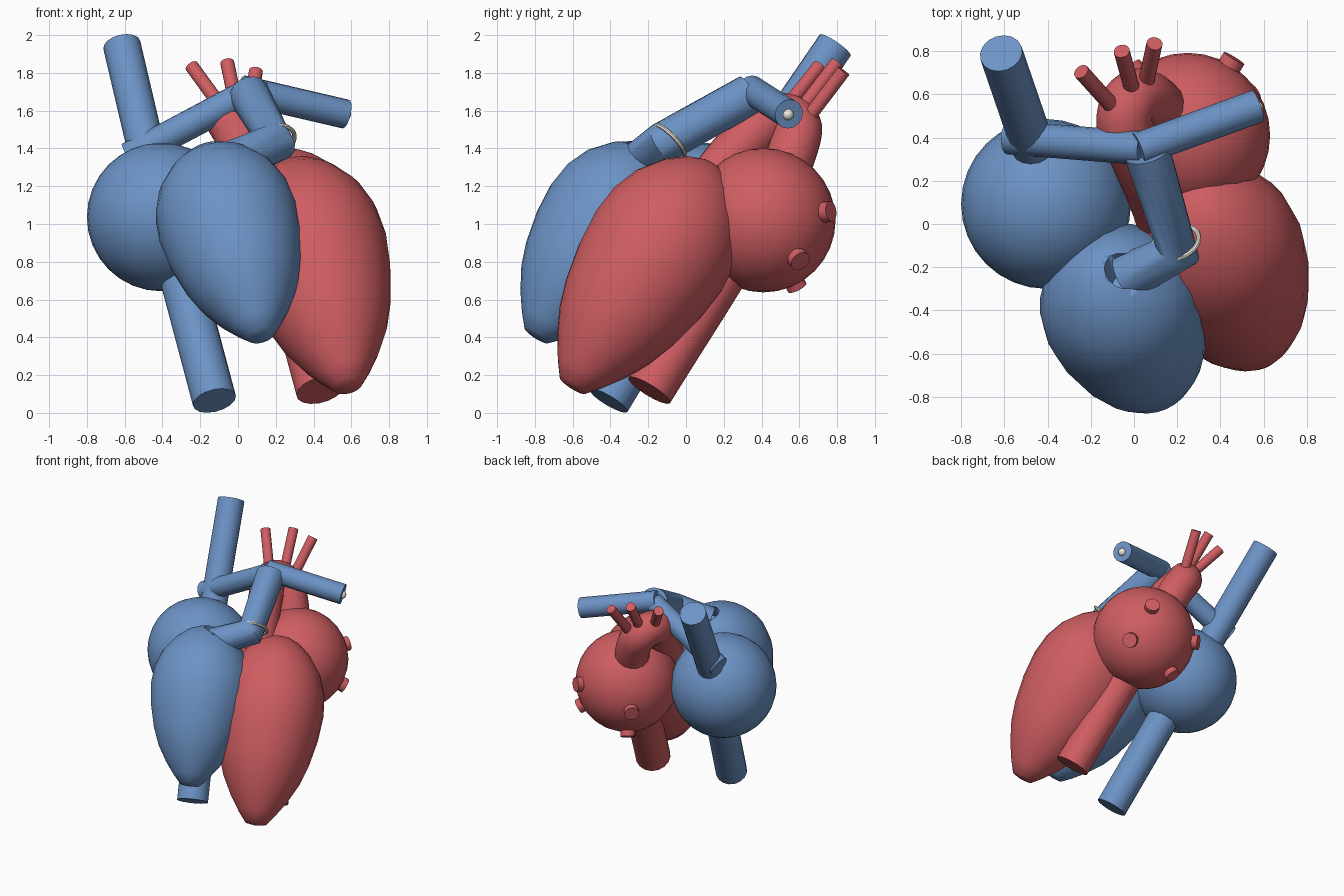
import bpy, bmesh
from mathutils import Vector

if "Cube" in bpy.data.objects:
    bpy.data.objects.remove(bpy.data.objects["Cube"])


def material(name, color):
    m = bpy.data.materials.new(name)
    m.diffuse_color = color
    m.use_nodes = True
    m.node_tree.nodes["Principled BSDF"].inputs["Base Color"].default_value = m.diffuse_color
    return m


RED = material("oxygenated_red", (0.62, 0.11, 0.12, 1))
BLUE = material("deoxygenated_blue", (0.15, 0.29, 0.56, 1))
CREAM = material("cream", (0.85, 0.81, 0.72, 1))


def finish(ob, name, mat, angle=0.7):
    ob.name = name
    ob.data.materials.clear()
    ob.data.materials.append(mat)
    bpy.ops.object.select_all(action='DESELECT')
    ob.select_set(True)
    bpy.context.view_layer.objects.active = ob
    bpy.ops.object.shade_smooth_by_angle(angle=angle)
    return ob


def tube(name, pts, r, mat, smooth=False):
    """Capped round tube along a path."""
    cu = bpy.data.curves.new(name, 'CURVE')
    cu.dimensions = '3D'
    cu.bevel_depth = r
    cu.bevel_resolution = 6
    cu.use_fill_caps = True
    if smooth:
        sp = cu.splines.new('BEZIER')
        sp.bezier_points.add(len(pts) - 1)
        sp.resolution_u = 6
        for bp, p in zip(sp.bezier_points, pts):
            bp.co = p
            bp.handle_left_type = bp.handle_right_type = 'AUTO'
    else:
        sp = cu.splines.new('POLY')
        sp.points.add(len(pts) - 1)
        for q, p in zip(sp.points, pts):
            q.co = (*p, 1)
    ob = bpy.data.objects.new(name, cu)
    bpy.context.collection.objects.link(ob)
    bpy.ops.object.select_all(action='DESELECT')
    ob.select_set(True)
    bpy.context.view_layer.objects.active = ob
    bpy.ops.object.convert(target='MESH')
    ob = bpy.context.object
    bm = bmesh.new()
    bm.from_mesh(ob.data)
    bmesh.ops.remove_doubles(bm, verts=bm.verts, dist=1e-5)
    bmesh.ops.recalc_face_normals(bm, faces=bm.faces)
    bm.to_mesh(ob.data)
    bm.free()
    return finish(ob, name, mat)


def ball(name, c, r, mat, seg=32):
    bpy.ops.mesh.primitive_uv_sphere_add(segments=seg, ring_count=seg // 2, radius=r, location=c)
    return finish(bpy.context.object, name, mat)


# Egg profile from apex to base: (fraction of length, fraction of max radius)
EGG = [(0.012, 0.2), (0.065, 0.35), (0.14, 0.53), (0.24, 0.72), (0.34, 0.845), (0.48, 0.955),
       (0.61, 1.0), (0.72, 0.965), (0.82, 0.84), (0.91, 0.61), (0.965, 0.38), (0.992, 0.17)]


def egg(name, apex, base, r, mat, seg=28):
    apex, base = Vector(apex), Vector(base)
    axis = base - apex
    rot = axis.to_track_quat('Z', 'Y')
    bm = bmesh.new()
    rings = []
    for t, f in EGG:
        circle = bmesh.ops.create_circle(bm, segments=seg, radius=r * f)['verts']
        for v in circle:
            v.co = apex + axis * t + rot @ v.co
        rings.append(circle)
    for a, b in zip(rings, rings[1:]):
        for i in range(seg):
            j = (i + 1) % seg
            bm.faces.new((a[i], a[j], b[j], b[i]))
    for ring, tip in ((rings[0], apex), (rings[-1], base)):
        c = bm.verts.new(tip)
        for i in range(seg):
            bm.faces.new((ring[i], ring[(i + 1) % seg], c))
    bmesh.ops.recalc_face_normals(bm, faces=bm.faces)
    me = bpy.data.meshes.new(name)
    bm.to_mesh(me)
    bm.free()
    ob = bpy.data.objects.new(name, me)
    bpy.context.collection.objects.link(ob)
    return finish(ob, name, mat, 1.0)


# Chambers
ball("right_atrium", (-0.407, 0.093, 1.037), 0.393, BLUE)
LA = Vector((0.248, 0.41, 1.02))
ball("left_atrium", LA, 0.382, RED)
egg("left_ventricle", (0.585, -0.61, 0.13), (0.28, 0.15, 1.315), 0.396, RED)
rv = egg("right_ventricle", (0.125, -0.80, 0.40), (-0.165, -0.145, 1.39), 0.377, BLUE)

# Outflow opening in the right ventricle
cutter = tube("outflow_cutter", [(-0.02, -0.29, 1.28), (-0.08, -0.13, 1.56)], 0.085, BLUE)
cutter.hide_render = True
cutter.display_type = 'WIRE'
mod = rv.modifiers.new("outflow", 'BOOLEAN')
mod.object = cutter
mod.operation = 'DIFFERENCE'

# Great veins
tube("superior_vena_cava", [(-0.435, 0.265, 1.18), (-0.615, 0.79, 1.947)], 0.10, BLUE)
tube("inferior_vena_cava", [(-0.125, -0.41, 0.065), (-0.36, 0.12, 0.95)], 0.117, BLUE)

# Pulmonary trunk with its two branches and valve ring
FORK, ELBOW = Vector((0.06, 0.335, 1.685)), Vector((0.20, -0.125, 1.43))
tube("pulmonary_trunk", [(-0.04, -0.25, 1.33), ELBOW, FORK], 0.109, BLUE)
tube("right_pulmonary_artery", [(0.05, 0.35, 1.69), (-0.58, 0.40, 1.355)], 0.078, BLUE)
tube("left_pulmonary_artery", [(0.02, 0.345, 1.71), (0.57, 0.545, 1.582)], 0.078, BLUE)
ring_axis = Vector((-0.25, 0.68, 0.66))
bpy.ops.mesh.primitive_torus_add(major_radius=0.108, minor_radius=0.012, major_segments=32,
                                 minor_segments=8, location=(0.195, -0.085, 1.442),
                                 rotation=ring_axis.to_track_quat('Z', 'Y').to_euler())
finish(bpy.context.object, "valve_ring", CREAM)
ball("artery_bead", (0.568, 0.54, 1.58), 0.03, CREAM, 16)

# Aorta: ascending part, arch and descending part
tube("aorta", [(0.17, -0.07, 0.95), (0.10, 0.13, 1.22), (0.0, 0.36, 1.48), (-0.045, 0.48, 1.56),
               (-0.01, 0.575, 1.54), (0.07, 0.575, 1.42), (0.19, 0.36, 1.02), (0.435, -0.195, 0.12)],
     0.13, RED, smooth=True)

# Arch branches
for i, (a, b) in enumerate([((-0.06, 0.50, 1.58), (-0.245, 0.705, 1.835)),
                            ((0.0, 0.59, 1.58), (-0.057, 0.80, 1.855)),
                            ((0.05, 0.63, 1.54), (0.095, 0.835, 1.81))]):
    tube("arch_branch_%d" % (i + 1), [a, b], 0.037, RED)

# Pulmonary vein stubs on the back of the left atrium
for i, d in enumerate([(0.205, 0.34, 0.045), (0.27, 0.175, -0.195),
                       (-0.12, 0.16, -0.32), (-0.26, 0.31, -0.08)]):
    d = Vector(d).normalized()
    tube("pulmonary_vein_%d" % (i + 1), [LA + d * 0.3, LA + d * 0.42], 0.055, RED)
